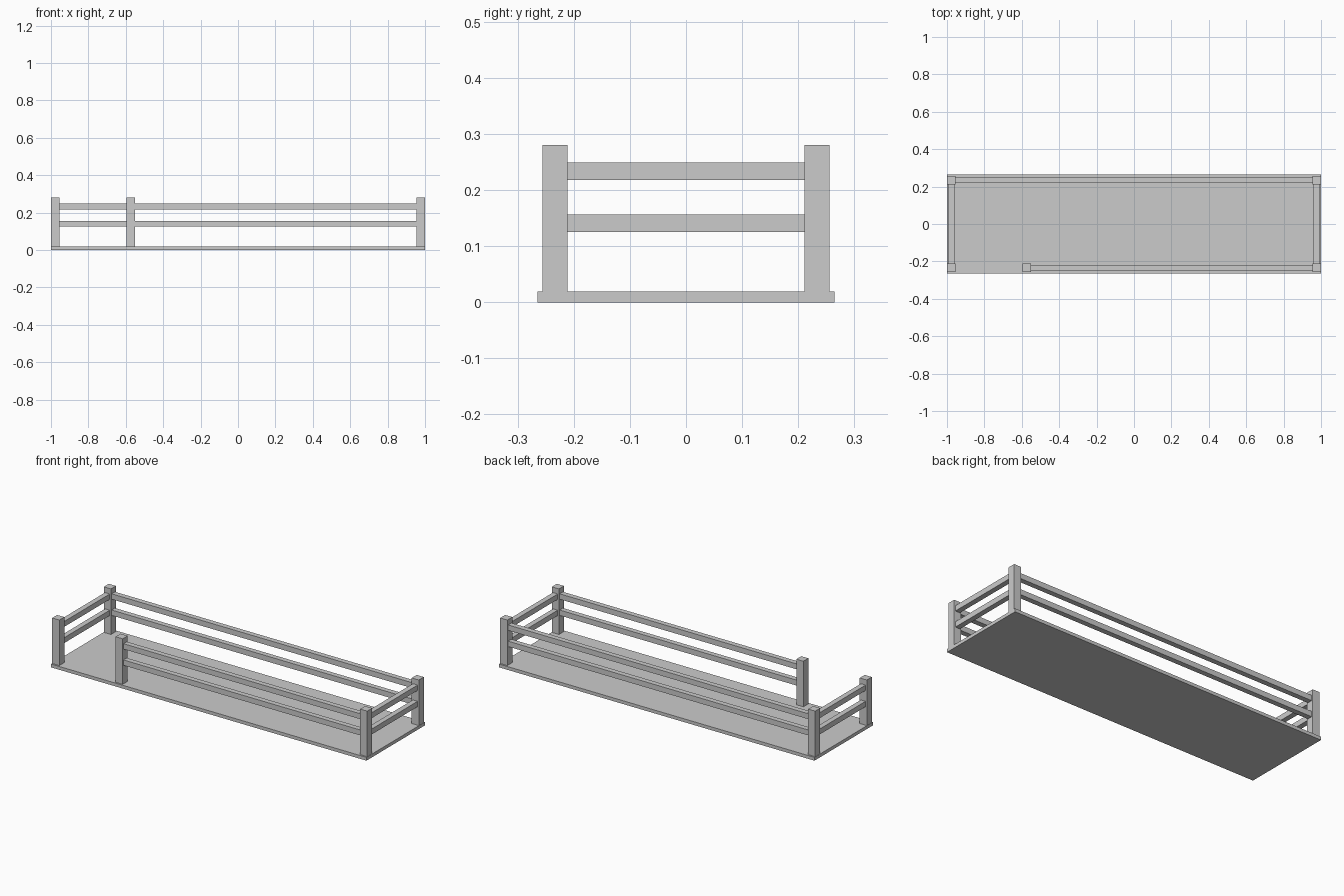
import bpy

if "Cube" in bpy.data.objects:
    bpy.data.objects.remove(bpy.data.objects["Cube"])


def box(name, x0, x1, y0, y1, z0, z1):
    bpy.ops.mesh.primitive_cube_add(
        size=1, location=((x0 + x1) / 2, (y0 + y1) / 2, (z0 + z1) / 2))
    ob = bpy.context.object
    ob.name = name
    ob.scale = (x1 - x0, y1 - y0, z1 - z0)
    bpy.ops.object.transform_apply(location=False, rotation=False, scale=True)
    return ob


BASE_TOP, POST_TOP = 0.019, 0.28
PX, PY, H = 0.976, 0.2335, 0.0225   # post centres and half width
GATE_X = -0.574                     # post beside the front opening
R = 0.015                           # rail half thickness

# Floor slab
box("floor", -1, 1, -0.265, 0.265, 0, BASE_TOP)

# Square posts: four corners plus the one at the opening
posts = {"front_left_post": (-PX, -PY), "front_right_post": (PX, -PY),
         "back_left_post": (-PX, PY), "back_right_post": (PX, PY),
         "opening_post": (GATE_X, -PY)}
for name, (x, y) in posts.items():
    box(name, x - H, x + H, y - H, y + H, BASE_TOP, POST_TOP)

# Two levels of rails between the posts
for level, z0, z1 in (("lower", 0.125, 0.156), ("upper", 0.218, 0.249)):
    box(f"back_{level}_rail", -PX + H, PX - H, PY - R, PY + R, z0, z1)
    box(f"front_{level}_rail", GATE_X + H, PX - H, -PY - R, -PY + R, z0, z1)
    for side, x in (("left", -PX), ("right", PX)):
        box(f"{side}_{level}_rail", x - R, x + R, -PY + H, PY - H, z0, z1)
